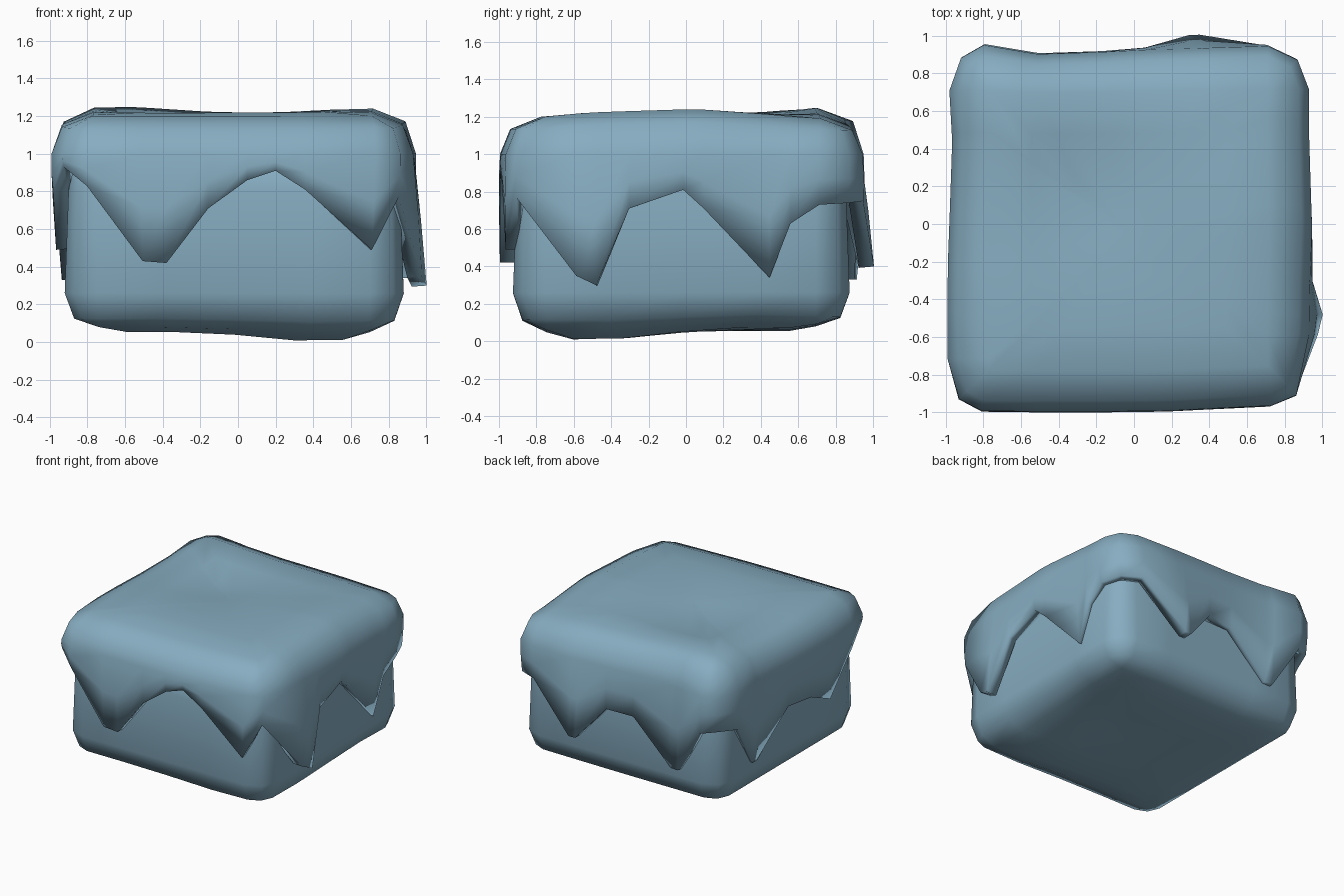
import bpy
import bmesh
import math

if "Cube" in bpy.data.objects:
    bpy.data.objects.remove(bpy.data.objects["Cube"], do_unlink=True)

mat = bpy.data.materials.new("dusty_blue")
mat.use_nodes = True
colour = (0.24, 0.415, 0.53, 1)
mat.diffuse_color = colour
mat.node_tree.nodes["Principled BSDF"].inputs["Base Color"].default_value = colour


def bump(x, y, cx, cy, width):
    return math.exp(-((x - cx) ** 2 + (y - cy) ** 2) / width ** 2)


def column(side, t, core, half):
    """Core point and outward normal of a rounded square, on one of its four sides."""
    qx, qy = max(-core, min(core, t)), -core
    nx, ny = t - qx, core - half
    length = math.hypot(nx, ny)
    nx, ny = nx / length, ny / length
    for _ in range(side):
        qx, qy, nx, ny = -qy, qx, -ny, nx
    return qx, qy, nx, ny


def loft(name, columns, rings, place, cap_start):
    """Stack rings (core scale, radius, height) into a skin closed at the top."""
    n = len(columns)
    verts, faces = [], []
    for k, r, h in rings:
        for i, (qx, qy, nx, ny) in enumerate(columns):
            verts.append(place(qx * k + nx * r, qy * k + ny * r, h, i))
    for j in range(len(rings) - 1):
        for i in range(n):
            a, b = j * n + i, j * n + (i + 1) % n
            faces.append((a, b, b + n, a + n))
    last = (len(rings) - 1) * n
    if cap_start:
        verts.append(place(0, 0, rings[0][2], 0))
        faces += [((i + 1) % n, i, len(verts) - 1) for i in range(n)]
    verts.append(place(0, 0, rings[-1][2], 0))
    faces += [(last + i, last + (i + 1) % n, len(verts) - 1) for i in range(n)]
    mesh = bpy.data.meshes.new(name)
    mesh.from_pydata(verts, [], faces)
    # merge the points that meet at the inner corners
    bm = bmesh.new()
    bm.from_mesh(mesh)
    bmesh.ops.remove_doubles(bm, verts=bm.verts, dist=0.0005)
    bm.to_mesh(mesh)
    bm.free()
    mesh.materials.append(mat)
    mesh.shade_smooth()
    obj = bpy.data.objects.new(name, mesh)
    bpy.context.collection.objects.link(obj)
    return obj


# Rounded block with a slightly sagging underside
block_columns = [column(s, t, 0.72, 0.9)
                 for s in range(4) for t in (-0.9, -0.72, -0.4, 0, 0.4, 0.72)]


def place_block(x, y, h, i):
    low = max(0, 1 - h / 0.3)
    z = h - low * (0.065 * bump(x, y, 0.43, -0.47, 0.4)
                   - 0.03 * bump(x, y, 0.75, 0.4, 0.4))
    return x - 0.02, y - 0.025, z


loft("block", block_columns,
     [(0.4, 0, 0.055), (0.8, 0, 0.055), (1, 0, 0.08), (1, 0.13, 0.125),
      (1, 0.18, 0.26), (1, 0.16, 0.8), (1, 0.12, 1.05), (0.9, 0, 1.1)],
     place_block, True)

# Lower edge of the dripping cover: position along each side and height
drips = [
    [(-.97, .93), (-.78, .83), (-.49, .43), (-.36, .42), (-.13, .71),
     (.08, .86), (.23, .91), (.39, .81), (.76, .49)],
    [(-.97, .77), (-.56, .35), (-.45, .3), (-.27, .71), (.02, .81),
     (.13, .71), (.48, .34), (.59, .63), (.74, .73)],
    [(-.97, .74), (-.74, .75), (-.39, .4), (-.33, .4), (-.09, .67),
     (.14, .66), (.48, .33), (.55, .33), (.77, .7)],
    [(-.97, .72), (-.74, .69), (-.52, .33), (-.46, .33), (-.1, .63),
     (.18, .6), (.43, .49), (.68, .8)],
]
edge = [(s, t, z) for s, side in enumerate(drips) for t, z in side]
cover_columns = [column(s, t, 0.74, 0.96) for s, t, z in edge]


def place_cover(x, y, h, i):
    if h <= 1:
        # h runs from the drip edge (0) to the shoulder (1)
        z = edge[i][2] * (1 - h) + h
    else:
        # gently uneven top
        z = (h - 0.045 * bump(x, y, -0.3, 0.25, 0.4)
             + 0.035 * bump(x, y, -0.55, 0.75, 0.4)
             + 0.02 * bump(x, y, 0.75, 0.05, 0.4)
             - 0.03 * bump(x, y, 0.75, 0.8, 0.35)
             - 0.08 * max(0, min(0.25, -y - 0.5)))
    low = max(0, 1 - z)
    # wavy sides, with two drips flaring outwards
    px = (x * (1 - 0.05 * low) - 0.03 + 0.15 * low * bump(x, y, 0.96, -0.44, 0.25)
          + 0.025 * bump(x, y, -0.96, 0.4, 0.35) + 0.015 * bump(x, y, 0.96, 0, 0.25))
    py = (y - 0.035 + 0.12 * low * bump(x, y, 0.36, 0.96, 0.25)
          - 0.03 * bump(x, y, -0.42, 0.96, 0.3) + 0.03 * bump(x, y, 0.75, -0.96, 0.4)
          + 0.035 * bump(x, y, -0.75, 0.96, 0.2) + 0.02 * bump(x, y, 0.7, 0.96, 0.35))
    return px, py, z


cover = loft("dripping_cover", cover_columns,
             [(1, 0.22, 0), (1, 0.225, 0.5), (1, 0.22, 1), (1, 0.165, 1.155),
              (1, 0, 1.22), (0.7, 0, 1.22), (0.4, 0, 1.22), (0.15, 0, 1.22)],
             place_cover, False)
shell = cover.modifiers.new("thickness", "SOLIDIFY")
shell.thickness = 0.08
shell.offset = -1
